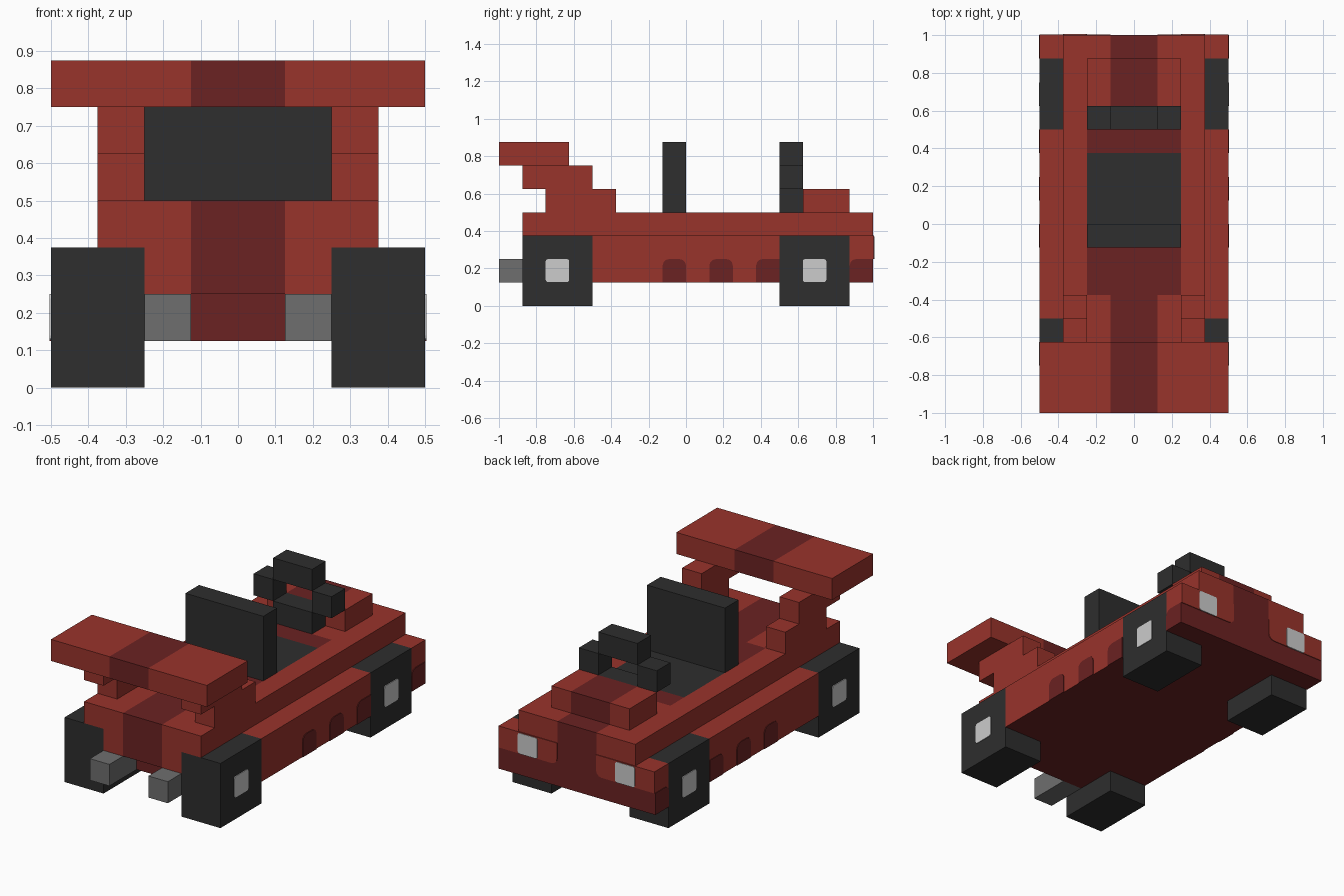
import bpy, bmesh, math
from mathutils import Vector

if "Cube" in bpy.data.objects:
    bpy.data.objects.remove(bpy.data.objects["Cube"])


def srgb(c):
    c /= 255
    return c / 12.92 if c <= 0.04045 else ((c + 0.055) / 1.055) ** 2.4


MATS = []
for mat_name, rgb in [("red", (153, 51, 43)), ("dark red", (107, 34, 34)),
                      ("black", (46, 46, 46)), ("grey", (110, 110, 110)),
                      ("white", (204, 204, 204))]:
    m = bpy.data.materials.new(mat_name)
    m.diffuse_color = (*[srgb(c) for c in rgb], 1)
    m.use_nodes = True
    m.node_tree.nodes["Principled BSDF"].inputs["Base Color"].default_value = m.diffuse_color
    MATS.append(m)
RED, DARK, BLACK, GREY, WHITE = range(5)


def finish(name, bm):
    bmesh.ops.recalc_face_normals(bm, faces=bm.faces)
    me = bpy.data.meshes.new(name)
    bm.to_mesh(me)
    bm.free()
    for m in MATS:
        me.materials.append(m)
    ob = bpy.data.objects.new(name, me)
    bpy.context.collection.objects.link(ob)
    return ob


def box(name, x, y, z, color, cuts_x=(), cuts_y=()):
    """Box from ranges; color is an index or a rule(centre, normal)."""
    bm = bmesh.new()
    bmesh.ops.create_cube(bm, size=1)
    for v in bm.verts:
        v.co = [(r[0] + r[1]) / 2 + c * (r[1] - r[0]) for c, r in zip(v.co, (x, y, z))]
    for axis, cuts in ((0, cuts_x), (1, cuts_y)):
        for c in cuts:
            p, n = Vector(), Vector()
            p[axis], n[axis] = c, 1
            bmesh.ops.bisect_plane(bm, geom=bm.verts[:] + bm.edges[:] + bm.faces[:],
                                   plane_co=p, plane_no=n)
    bm.normal_update()
    for f in bm.faces:
        f.material_index = color(f.calc_center_median(), f.normal) if callable(color) else color
    return finish(name, bm)


def plate(name, axis, at, out, u, v, color, radii, thick=0.004):
    """Thin painted plate facing x or y; radii: corners (u0v0, u1v0, u1v1, u0v1)."""
    corners = [(u[0], v[0], 1, 1), (u[1], v[0], -1, 1), (u[1], v[1], -1, -1), (u[0], v[1], 1, -1)]
    pts = []
    for i, ((a, b, sa, sb), r) in enumerate(zip(corners, radii)):
        if r == 0:
            pts.append((a, b))
            continue
        for k in range(4):
            t = math.pi + i * math.pi / 2 + k * math.pi / 6
            pts.append((a + sa * r + r * math.cos(t), b + sb * r + r * math.sin(t)))
    bm = bmesh.new()
    place = (lambda a, b: (at, a, b)) if axis == 'x' else (lambda a, b: (a, at, b))
    face = bm.faces.new([bm.verts.new(place(a, b)) for a, b in pts])
    ext = bmesh.ops.extrude_face_region(bm, geom=[face])
    move = Vector((out * thick, 0, 0) if axis == 'x' else (0, out * thick, 0))
    for g in ext["geom"]:
        if isinstance(g, bmesh.types.BMVert):
            g.co += move
    for f in bm.faces:
        f.material_index = color
    return finish(name, bm)


STRIPE = (-0.125, 0.125)


def striped(c, n):
    return DARK if abs(c.x) < 0.125 and abs(n.x) < 0.5 else RED


def under(c, n):
    return DARK if n.z < -0.5 or (n.y > 0.5 and c.y > 0.9) else striped(c, n)


def deck_rule(c, n):
    if n.z > 0.5 and abs(c.x) < 0.25 and -0.375 < c.y < 0.5:
        return BLACK if -0.125 < c.y < 0.375 else DARK
    return striped(c, n)


# Lower body, notched around the wheels
box("lower_body", (-.5, .5), (-.5, .5), (.125, .375), lambda c, n: DARK if n.z < -.5 else RED)
box("nose", (-.5, .5), (.875, 1), (.125, .375), under, STRIPE)
box("front_axle_body", (-.25, .25), (.5, .875), (.125, .375), under)
box("rear_body", (-.25, .25), (-.875, -.5), (.25, .375), under, STRIPE)
box("rear_floor", (-.25, .25), (-.75, -.5), (.125, .25), under, STRIPE)

# Deck with stripe and painted cockpit
box("deck", (-.375, .375), (-.875, 1), (.375, .5), deck_rule,
    (-.25, -.125, .125, .25), (-.375, -.125, .375, .5))
box("hood", (-.25, .25), (.625, .875), (.5, .625), striped, STRIPE)

# Seat and steering ring
box("seat_back", (-.25, .25), (-.125, 0), (.5, .875), BLACK)
box("steering_bottom", (-.125, .125), (.5, .625), (.5, .625), BLACK)
box("steering_top", (-.125, .125), (.5, .625), (.75, .875), BLACK)

# Spoiler
box("spoiler", (-.5, .5), (-1, -.625), (.75, .875), striped, STRIPE)

for s, side in ((-1, "left"), (1, "right")):
    def span(a, b):
        return tuple(sorted((s * a, s * b)))

    box(side + "_steering_grip", span(.125, .25), (.5, .625), (.625, .75), BLACK)
    box(side + "_spoiler_strut_low", span(.25, .375), (-.75, -.375), (.5, .625), RED)
    box(side + "_spoiler_strut_high", span(.25, .375), (-.875, -.5), (.625, .75), RED)
    box(side + "_exhaust", span(.125, .25), (-1, -.75), (.125, .25), GREY)

    # Wheels with hub plates
    for end, y0 in (("rear", -.875), ("front", .5)):
        box(f"{side}_{end}_wheel", span(.25, .5), (y0, y0 + .375), (0, .375), BLACK)
        plate(f"{side}_{end}_hub", 'x', s * .5, s, (y0 + .125, y0 + .25), (.127, .25),
              WHITE, (.012,) * 4)

    # Dark side vents and nose side band
    r = .035
    for i, (y0, y1, radii) in enumerate([(-.125, 0, (0, 0, r, r)), (.125, .25, (0, 0, r, r)),
                                         (.375, .5, (0, 0, 0, r)), (.875, 1, (0, 0, 0, r))]):
        plate(f"{side}_vent_{i}", 'x', s * .5, s, (y0, y1), (.125, .25), DARK, radii)

    # Red headlight surround and headlight on the nose
    plate(side + "_light_surround", 'y', 1, 1, span(.125, .5), (.25, .375), RED,
          (r, 0, 0, 0) if s > 0 else (0, r, 0, 0))
    plate(side + "_headlight", 'y', 1, 1, span(.25, .375), (.25, .37), WHITE, (.012,) * 4, .007)
